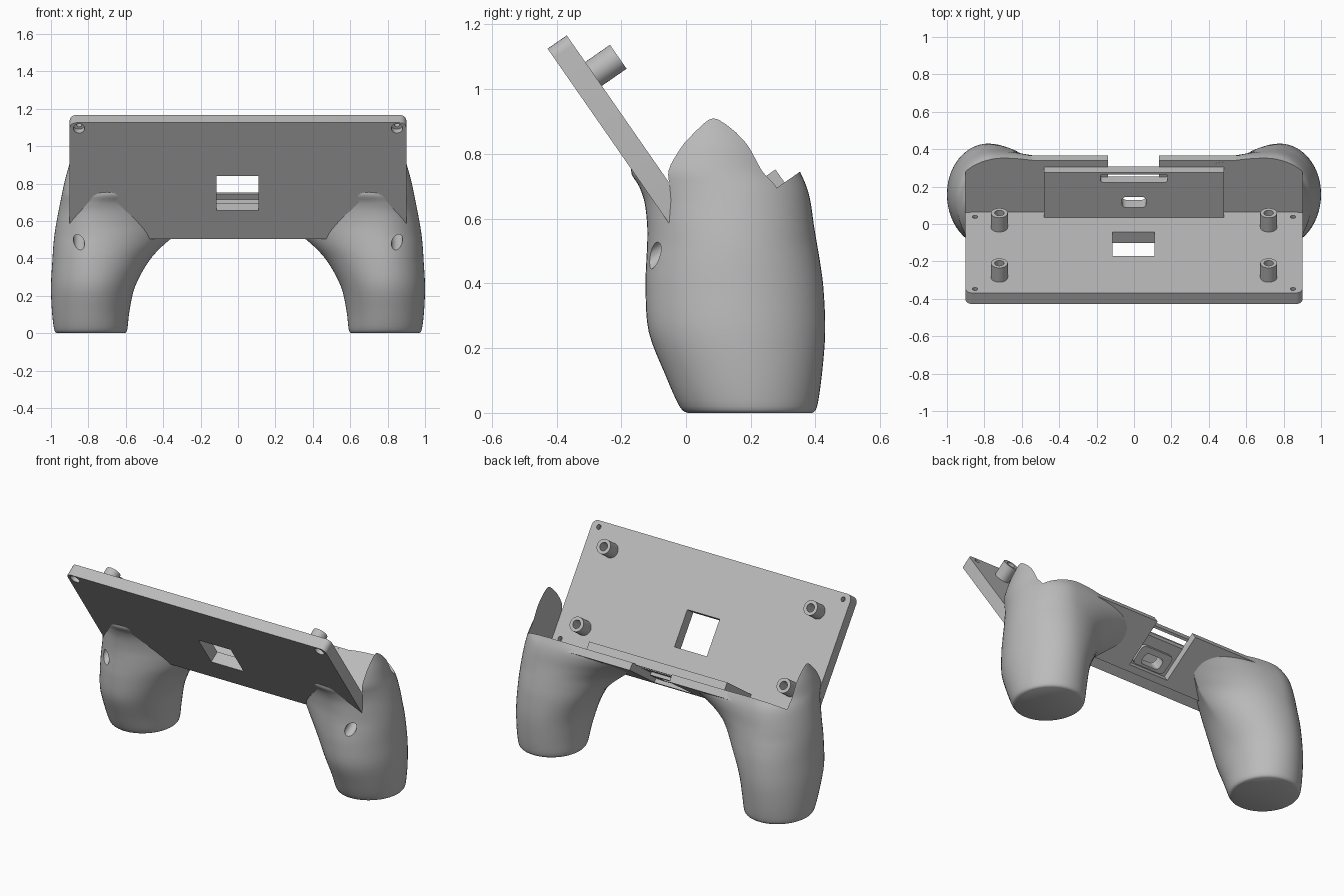
import bpy, bmesh, math
from mathutils import Matrix, Vector

if "Cube" in bpy.data.objects:
    bpy.data.objects.remove(bpy.data.objects["Cube"])

# Single material
grey = bpy.data.materials.new("plain grey plastic")
grey.use_nodes = True
colour = (0.5, 0.5, 0.5, 1)
grey.diffuse_color = colour
grey.node_tree.nodes["Principled BSDF"].inputs["Base Color"].default_value = colour

# Tilted frame: local y is the face plate's rear normal, local z runs up the plate
TILT = Matrix.Translation((0, 0, 0.51)) @ Matrix.Rotation(math.radians(34.8), 4, 'X')


def make_object(name, bm):
    bmesh.ops.recalc_face_normals(bm, faces=bm.faces)
    mesh = bpy.data.meshes.new(name)
    bm.to_mesh(mesh)
    bm.free()
    mesh.materials.append(grey)
    obj = bpy.data.objects.new(name, mesh)
    bpy.context.collection.objects.link(obj)
    return obj


def tilted_box(name, xs, ys, zs, radius=0, axis=1):
    """Box in the tilted frame, optionally rounded along one axis."""
    bm = bmesh.new()
    bmesh.ops.create_cube(bm, size=1)
    for v in bm.verts:
        v.co = Vector([lo + (hi - lo) * (c + 0.5)
                       for (lo, hi), c in zip((xs, ys, zs), v.co)])
    if radius:
        edges = [e for e in bm.edges
                 if abs((e.verts[0].co - e.verts[1].co).normalized()[axis]) > 0.9]
        bmesh.ops.bevel(bm, geom=edges, offset=radius, segments=6,
                        profile=0.5, affect='EDGES')
    bm.transform(TILT)
    return make_object(name, bm)


def tilted_rod(name, x, z, radius, ys):
    """Cylinder at right angles to the face plate."""
    bm = bmesh.new()
    bmesh.ops.create_cone(bm, cap_ends=True, segments=32, radius1=radius,
                          radius2=radius, depth=ys[1] - ys[0])
    bm.transform(TILT @ Matrix.Translation((x, sum(ys) / 2, z))
                 @ Matrix.Rotation(math.pi / 2, 4, 'X'))
    return make_object(name, bm)


def cut(obj, *cutters):
    for cutter in cutters:
        cutter.hide_render = True
        mod = obj.modifiers.new("cut", 'BOOLEAN')
        mod.operation = 'DIFFERENCE'
        mod.solver = 'EXACT'
        mod.object = cutter
        bpy.context.view_layer.objects.active = obj
        bpy.ops.object.modifier_apply(modifier=mod.name)
        bpy.data.objects.remove(cutter)


# Grip sections: height, outer x, inner x, front y, back y, widest x, inner tip y, taper
SECTIONS = [
    (0, .968, .605, .005, .39, .785, .2, 0),
    (.02, .983, .592, -.02, .405, .785, .2, 0),
    (.12, .995, .58, -.065, .42, .785, .19, 0),
    (.25, 1, .55, -.115, .43, .78, .17, 0),
    (.38, .993, .48, -.125, .425, .77, .16, .1),
    (.46, .988, .41, -.123, .415, .76, .15, .4),
    (.52, .982, .34, -.12, .405, .75, .16, .8),
    (.58, .973, .27, -.12, .395, .75, .2, 1),
    (.65, .96, .22, -.128, .385, .74, .26, 1),
    (.7, .95, .22, -.145, .372, .73, .29, 1),
    (.75, .94, .35, -.17, .35, .7, .2, .5),
    (.82, .925, .45, -.14, .32, .7, .1, 0),
    (.87, .911, .5, -.1, .28, .7, .09, 0),
    (.91, .9, .55, -.05, .22, .7, .08, 0),
]


def blend(a, b, c, d, t):
    return tuple(0.5 * (2 * q + (r - p) * t + (2 * p - 5 * q + 4 * r - s) * t * t
                        + (3 * q - p - 3 * r + s) * t ** 3)
                 for p, q, r, s in zip(a, b, c, d))


def smooth_sections(steps=4):
    last = len(SECTIONS) - 1
    for i in range(last):
        four = [SECTIONS[min(max(i + k, 0), last)] for k in (-1, 0, 1, 2)]
        for j in range(steps):
            yield blend(*four, j / steps)
    yield SECTIONS[last]


def make_grip(name, side, count=56):
    bm = bmesh.new()
    rings = []
    for z, outer, inner, front, back, wide, tip, taper in smooth_sections():
        ring = []
        mid, half = (front + back) / 2, (back - front) / 2
        for k in range(count):
            c = math.cos(math.tau * k / count)
            s = math.sin(math.tau * k / count)
            if c >= 0:
                x, y = wide + (outer - wide) * c, mid + half * s
            else:
                x = wide + (wide - inner) * c
                y = mid + (tip - mid) * c * c + half * s * abs(s) ** max(taper, 0)
            ring.append(bm.verts.new((side * x, y, z)))
        rings.append(ring)
    for low, high in zip(rings, rings[1:]):
        for k in range(count):
            n = (k + 1) % count
            bm.faces.new((low[k], low[n], high[n], high[k]))
    bm.faces.new(rings[0])
    bm.faces.new(rings[-1])
    return make_object(name, bm)


def screw_cutters(x, z):
    return (tilted_rod("screw_head_cutter", x, z, .03, (-.4, .035)),
            tilted_rod("screw_shaft_cutter", x, z, .014, (-.4, .2)))


THICK, FLOOR, LOW, HIGH = .072, -.008, .036, .712

# Face plate with window, pin hole and screw holes
plate = tilted_box("face_plate", (-.9, .9), (0, THICK), (FLOOR, .749), .035)
cut(plate,
    tilted_box("window_cutter", (-.115, .11), (-.1, .2), (.177, .402)),
    tilted_rod("pin_hole_cutter", .2, .104, .016, (-.1, .2)))
for side in (-1, 1):
    for height in (LOW, HIGH):
        cut(plate, *screw_cutters(side * .85, height))

# Grips, hollowed by the open case interior
grips = []
for side, label in ((1, "left"), (-1, "right")):
    grip = make_grip(label + "_grip", side)
    cut(grip, tilted_box("interior_cutter", (-.9, .9), (THICK - .002, 1.2), (FLOOR, 1.5)),
        *screw_cutters(side * .85, LOW))
    grips.append(grip)

# Shelf with a rear notch
shelf = tilted_box("rear_shelf", (-.72, .72), (.07, .407), (-.055, FLOOR))
cut(shelf, tilted_box("notch_cutter", (-.14, .135), (.11, .6), (-.2, .1)))

# Raised pad and the port block below it, both slotted
pad = tilted_box("raised_pad", (-.48, .48), (.06, .365), (-.012, .041))
cut(pad, tilted_box("long_slot_cutter", (-.18, .18), (.3, .35), (-.2, .2), .015, 2))
block = tilted_box("port_block", (-.11, .11), (.12, .24), (-.032, -.01), .025, 2)
for part in (pad, block):
    cut(part, tilted_box("port_cutter", (-.065, .065), (.135, .205), (-.2, .2), .025, 2))

# Hollow mounting posts
posts = []
for side, label in ((1, "left"), (-1, "right")):
    for height, level in ((.134, "lower"), (.604, "upper")):
        post = tilted_rod(f"{label}_{level}_post", side * .72, height, .045, (.06, .165))
        cut(post, tilted_rod("bore_cutter", side * .72, height, .025, (.08, .3)))
        posts.append(post)

# Smooth shading with crisp edges
bpy.ops.object.select_all(action='DESELECT')
for obj in [plate, shelf, pad, block] + grips + posts:
    obj.select_set(True)
bpy.context.view_layer.objects.active = plate
bpy.ops.object.shade_smooth_by_angle(angle=math.radians(35))
